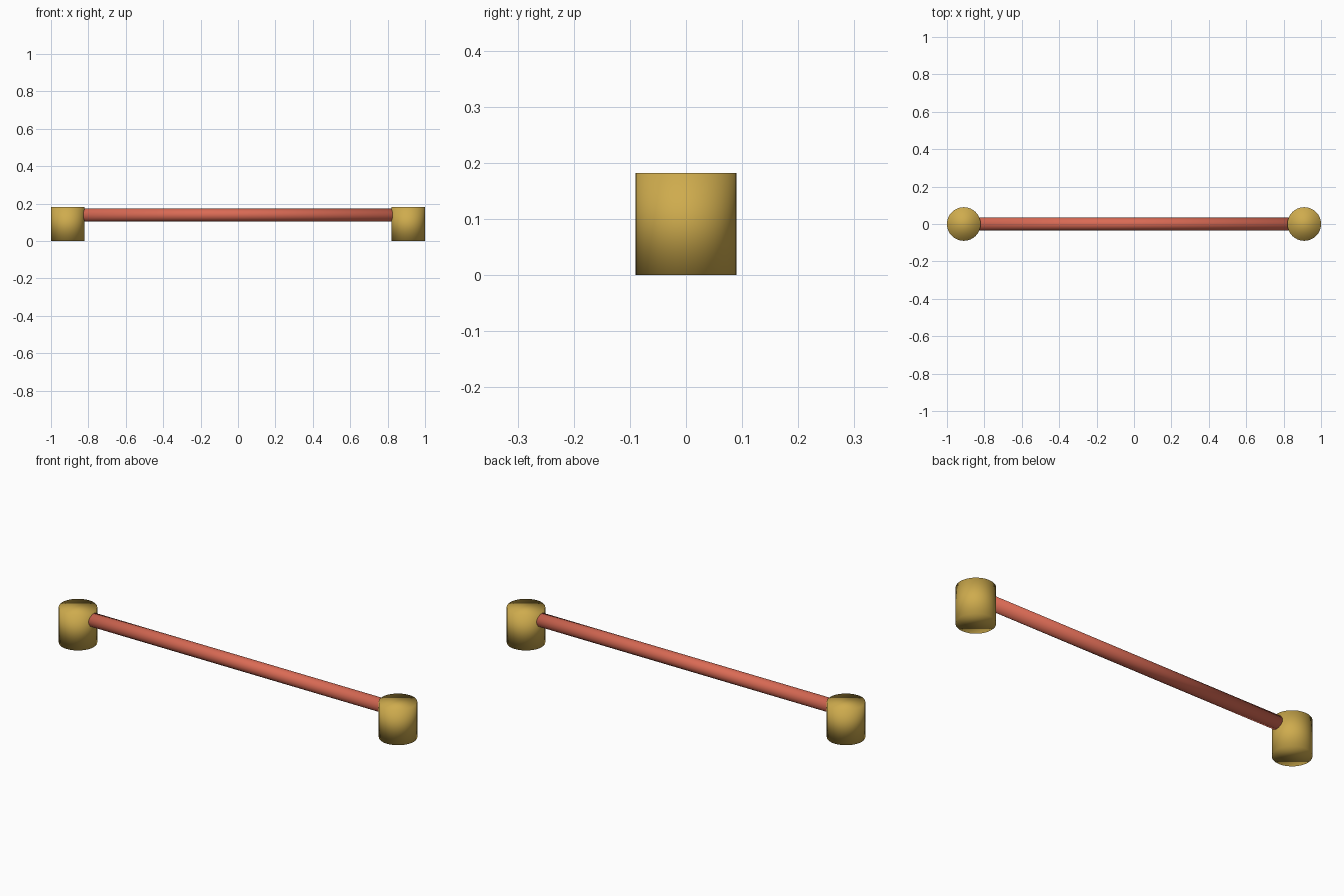
import bpy
import math

if "Cube" in bpy.data.objects:
    bpy.data.objects.remove(bpy.data.objects["Cube"], do_unlink=True)


def make_material(name, color):
    mat = bpy.data.materials.new(name)
    mat.use_nodes = True
    mat.diffuse_color = color
    mat.node_tree.nodes["Principled BSDF"].inputs["Base Color"].default_value = color
    return mat


def smooth_cylinder(name, sides, radius, depth, location, mat, rotation=(0, 0, 0)):
    bpy.ops.mesh.primitive_cylinder_add(vertices=sides, radius=radius, depth=depth,
                                        location=location, rotation=rotation)
    obj = bpy.context.object
    obj.name = name
    obj.data.materials.append(mat)
    # Soft normals run over the rims as well as round the sides
    bpy.ops.object.shade_smooth()
    return obj


gold = make_material("gold", (0.62, 0.41, 0.075, 1))
coral = make_material("coral red", (0.70, 0.145, 0.09, 1))

post_radius = 0.09
post_height = 0.182
post_x = 1 - post_radius

# Upright end posts
for side, sign in (("left", 1), ("right", -1)):
    smooth_cylinder(side + "_post", 32, post_radius, post_height,
                    (sign * post_x, 0, post_height / 2), gold)

# Rail running between the posts, its ends buried in them
smooth_cylinder("rail", 16, 0.034, 2 * post_x, (0, 0, 0.139), coral,
                (0, math.pi / 2, 0))
